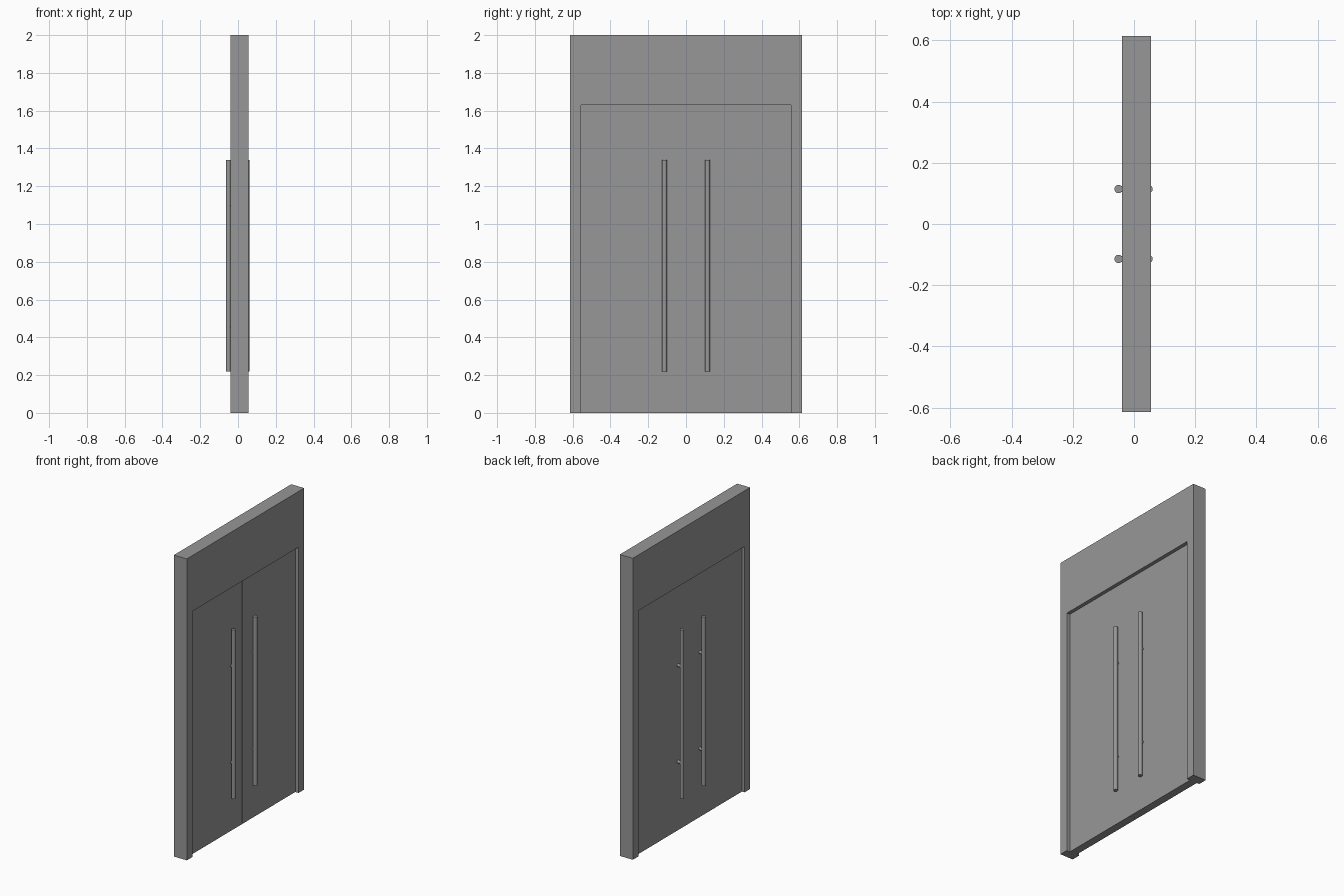
import bpy, bmesh, math

if "Cube" in bpy.data.objects:
    bpy.data.objects.remove(bpy.data.objects["Cube"])

grey = bpy.data.materials.new("mid_grey")
grey.diffuse_color = (0.31, 0.31, 0.31, 1)
grey.use_nodes = True
grey.node_tree.nodes["Principled BSDF"].inputs["Base Color"].default_value = grey.diffuse_color


def finish(obj):
    obj.data.materials.append(grey)
    return obj


def box(name, x0, x1, y0, y1, z0, z1):
    bpy.ops.mesh.primitive_cube_add(
        size=1, location=((x0 + x1) / 2, (y0 + y1) / 2, (z0 + z1) / 2))
    obj = bpy.context.object
    obj.name = name
    obj.scale = (x1 - x0, y1 - y0, z1 - z0)
    return finish(obj)


def rod(name, radius, length, centre, along_x=False):
    bpy.ops.mesh.primitive_cylinder_add(
        vertices=32, radius=radius, depth=length, location=centre,
        rotation=(0, math.pi / 2 if along_x else 0, 0))
    obj = bpy.context.object
    obj.name = name
    bpy.ops.object.shade_smooth_by_angle()
    return finish(obj)


X0, X1 = -0.04, 0.055           # frame depth
HALF, OPEN, HEAD = 0.615, 0.556, 1.63
DOOR_BACK, DOOR_FRONT = -0.021, 0.031

# Frame: one n-shaped profile extruded through its depth
bm = bmesh.new()
outline = [(-HALF, 0), (-HALF, 2), (HALF, 2), (HALF, 0),
           (OPEN, 0), (OPEN, HEAD), (-OPEN, HEAD), (-OPEN, 0)]
face = bm.faces.new([bm.verts.new((X0, y, z)) for y, z in outline])
ext = bmesh.ops.extrude_face_region(bm, geom=[face])
bmesh.ops.translate(bm, vec=(X1 - X0, 0, 0),
                    verts=[g for g in ext["geom"] if isinstance(g, bmesh.types.BMVert)])
bmesh.ops.recalc_face_normals(bm, faces=bm.faces)
mesh = bpy.data.meshes.new("door_frame")
bm.to_mesh(mesh)
bm.free()
frame = bpy.data.objects.new("door_frame", mesh)
bpy.context.collection.objects.link(frame)
finish(frame)

# Two leaves meeting at a hairline seam
box("left_leaf", DOOR_BACK, DOOR_FRONT, -OPEN, -0.0005, 0, HEAD)
box("right_leaf", DOOR_BACK, DOOR_FRONT, 0.0005, OPEN, 0, HEAD)

# Pull bars with two standoffs each, on both sides of both leaves
for side, y in (("left", -0.114), ("right", 0.114)):
    for face_name, x, door_x in (("front", 0.0475, DOOR_FRONT),
                                 ("back", -0.0505, DOOR_BACK)):
        rod(f"{side}_{face_name}_pull_bar", 0.0135, 1.12, (x, y, 0.78))
        for z in (0.455, 1.095):
            rod(f"{side}_{face_name}_standoff", 0.01, abs(x - door_x),
                ((x + door_x) / 2, y, z), along_x=True)
